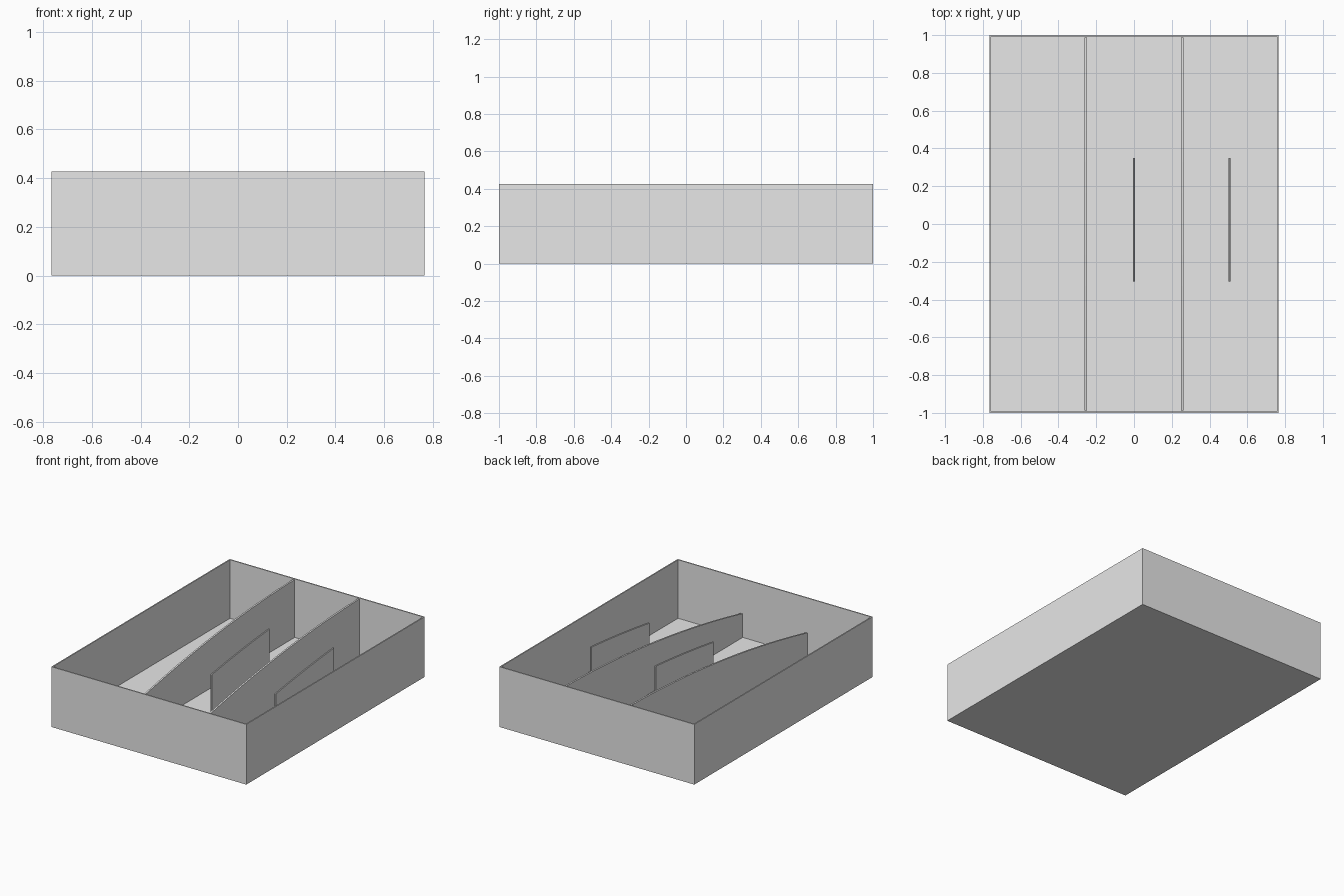
import bpy
import bmesh

cube = bpy.data.objects.get("Cube")
if cube:
    bpy.data.objects.remove(cube)

W, L, H = 0.765, 1.0, 0.427   # half width, half length, height
T = 0.012                     # wall thickness

grey = bpy.data.materials.new("light_grey")
grey.use_nodes = True
grey.diffuse_color = (0.8, 0.8, 0.8, 1)
grey.node_tree.nodes["Principled BSDF"].inputs["Base Color"].default_value = (0.8, 0.8, 0.8, 1)


def add_object(name, bm):
    bmesh.ops.recalc_face_normals(bm, faces=bm.faces)
    mesh = bpy.data.meshes.new(name)
    bm.to_mesh(mesh)
    bm.free()
    mesh.materials.append(grey)
    obj = bpy.data.objects.new(name, mesh)
    bpy.context.collection.objects.link(obj)
    return obj


def top_curve(y):
    """Height of the gently arched upper edge shared by all inner panels."""
    return 0.354 + 0.1216 * y - 0.053 * y * y


def panel(name, x, y0, y1, steps):
    """Upright panel with an arched top, standing on the tray floor."""
    ys = [y0 + (y1 - y0) * i / steps for i in range(steps + 1)]
    outline = [(y1, T), (y0, T)] + [(y, top_curve(y)) for y in ys]
    bm = bmesh.new()
    face = bm.faces.new([bm.verts.new((x - T / 2, y, z)) for y, z in outline])
    side = bmesh.ops.extrude_face_region(bm, geom=[face])
    moved = [v for v in side["geom"] if isinstance(v, bmesh.types.BMVert)]
    bmesh.ops.translate(bm, verts=moved, vec=(T, 0, 0))
    return add_object(name, bm)


# Open tray: a box whose top face is inset for the rim and pushed to the floor
bm = bmesh.new()
bmesh.ops.create_cube(bm, size=1)
bmesh.ops.scale(bm, vec=(2 * W, 2 * L, H), verts=bm.verts)
bmesh.ops.translate(bm, vec=(0, 0, H / 2), verts=bm.verts)
top = next(f for f in bm.faces if f.normal.z > 0.9)
bmesh.ops.inset_region(bm, faces=[top], thickness=T)
well = bmesh.ops.extrude_face_region(bm, geom=[top])
floor_verts = [v for v in well["geom"] if isinstance(v, bmesh.types.BMVert)]
bmesh.ops.translate(bm, verts=floor_verts, vec=(0, 0, T - H))
bmesh.ops.delete(bm, geom=[f for f in [top] if f.is_valid], context="FACES")
add_object("tray", bm)

# Two full-length dividers
for name, x in (("right_divider", -0.255), ("left_divider", 0.255)):
    panel(name, x, T - L, L - T, 12)

# Two short free-standing dividers with softened corners
for name, x in (("middle_short_divider", 0.0), ("left_short_divider", 0.505)):
    plate = panel(name, x, -0.305, 0.35, 4)
    bevel = plate.modifiers.new("soft_edges", "BEVEL")
    bevel.width = 0.003
    bevel.segments = 1
